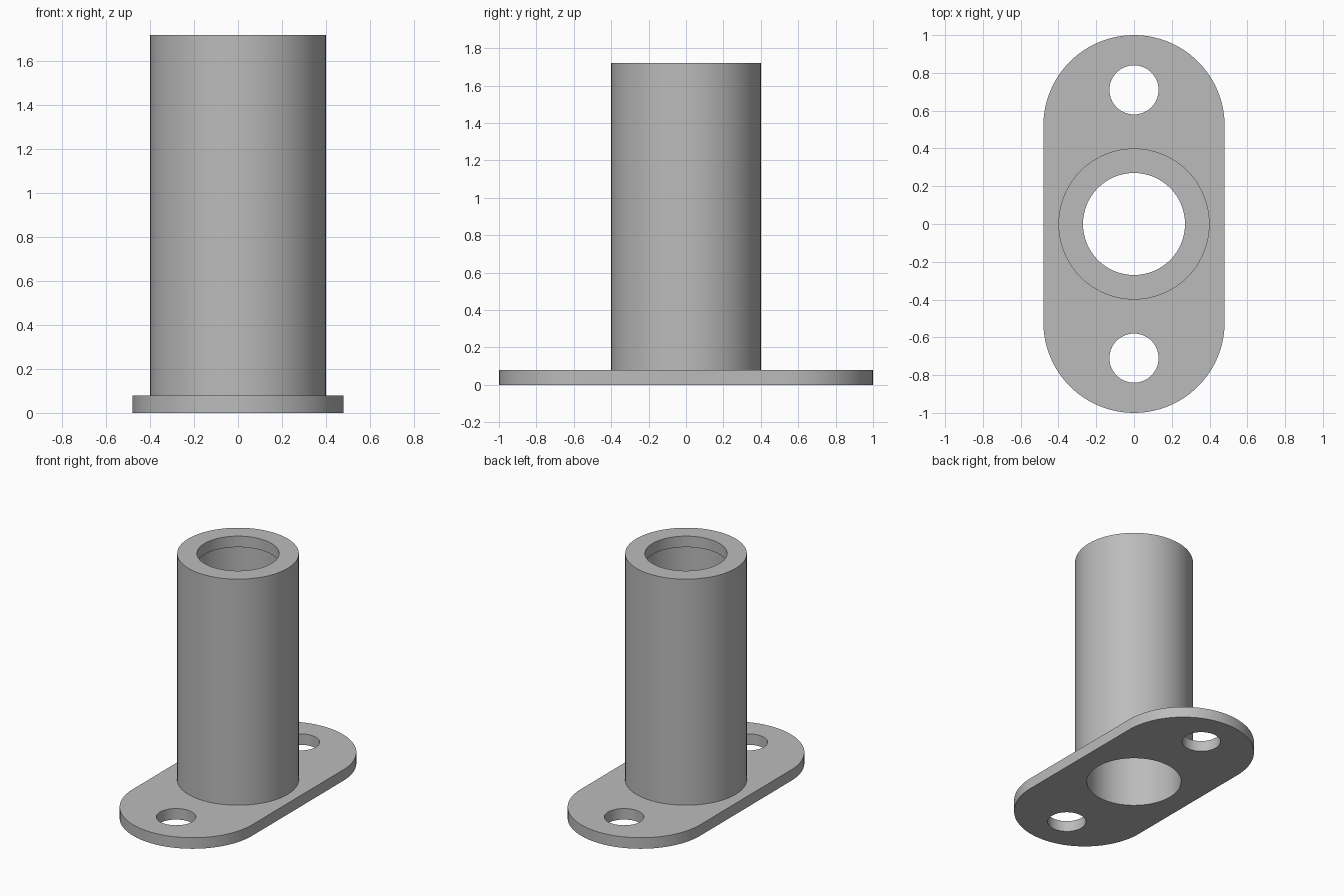
import bpy, bmesh, math

if "Cube" in bpy.data.objects:
    bpy.data.objects.remove(bpy.data.objects["Cube"], do_unlink=True)

PLATE_T, HEIGHT, LIP_Z = 0.08, 1.72, 1.64
HALF_W, END_Y, HOLE_Y = 0.48, 0.52, 0.71

metal = bpy.data.materials.new("grey metal")
metal.use_nodes = True
grey = (0.5, 0.5, 0.5, 1)
metal.diffuse_color = grey
metal.node_tree.nodes["Principled BSDF"].inputs["Base Color"].default_value = grey


def cylinder(name, radius, z0, z1, y=0.0):
    bpy.ops.mesh.primitive_cylinder_add(vertices=96, radius=radius, depth=z1 - z0,
                                        location=(0, y, (z0 + z1) / 2))
    obj = bpy.context.object
    obj.name = name
    return obj


def combine(target, tool, operation):
    mod = target.modifiers.new(operation.lower(), 'BOOLEAN')
    mod.operation, mod.object, mod.solver = operation, tool, 'EXACT'
    tool.hide_render = True
    bpy.context.view_layer.objects.active = target
    bpy.ops.object.modifier_apply(modifier=mod.name)
    bpy.data.objects.remove(tool, do_unlink=True)


# Base plate: rounded-end outline, extruded upwards
bm = bmesh.new()
outline = []
for side in (1, -1):
    for i in range(49):
        a = math.pi * i / 48
        outline.append(bm.verts.new((side * HALF_W * math.cos(a),
                                     side * (END_Y + HALF_W * math.sin(a)), 0)))
base = bm.faces.new(outline)
top = bmesh.ops.extrude_face_region(bm, geom=[base])
bmesh.ops.translate(bm, vec=(0, 0, PLATE_T),
                    verts=[v for v in top["geom"] if isinstance(v, bmesh.types.BMVert)])
bmesh.ops.recalc_face_normals(bm, faces=bm.faces)
mesh = bpy.data.meshes.new("flanged_tube")
bm.to_mesh(mesh)
bm.free()
body = bpy.data.objects.new("flanged_tube", mesh)
bpy.context.collection.objects.link(body)

# Upright tube, wide bore from below and narrower mouth at the top
combine(body, cylinder("tube", 0.4, PLATE_T / 2, HEIGHT), 'UNION')
combine(body, cylinder("bore_cutter", 0.32, -0.1, LIP_Z), 'DIFFERENCE')
combine(body, cylinder("mouth_cutter", 0.27, LIP_Z - 0.1, HEIGHT + 0.1), 'DIFFERENCE')

# Bolt holes
for y in (-HOLE_Y, HOLE_Y):
    combine(body, cylinder("bolt_hole_cutter", 0.13, -0.1, PLATE_T + 0.1, y), 'DIFFERENCE')

body.data.materials.clear()
body.data.materials.append(metal)
for poly in body.data.polygons:
    poly.material_index = 0
bpy.ops.object.select_all(action='DESELECT')
body.select_set(True)
bpy.context.view_layer.objects.active = body
bpy.ops.object.shade_smooth_by_angle(angle=math.radians(30))
